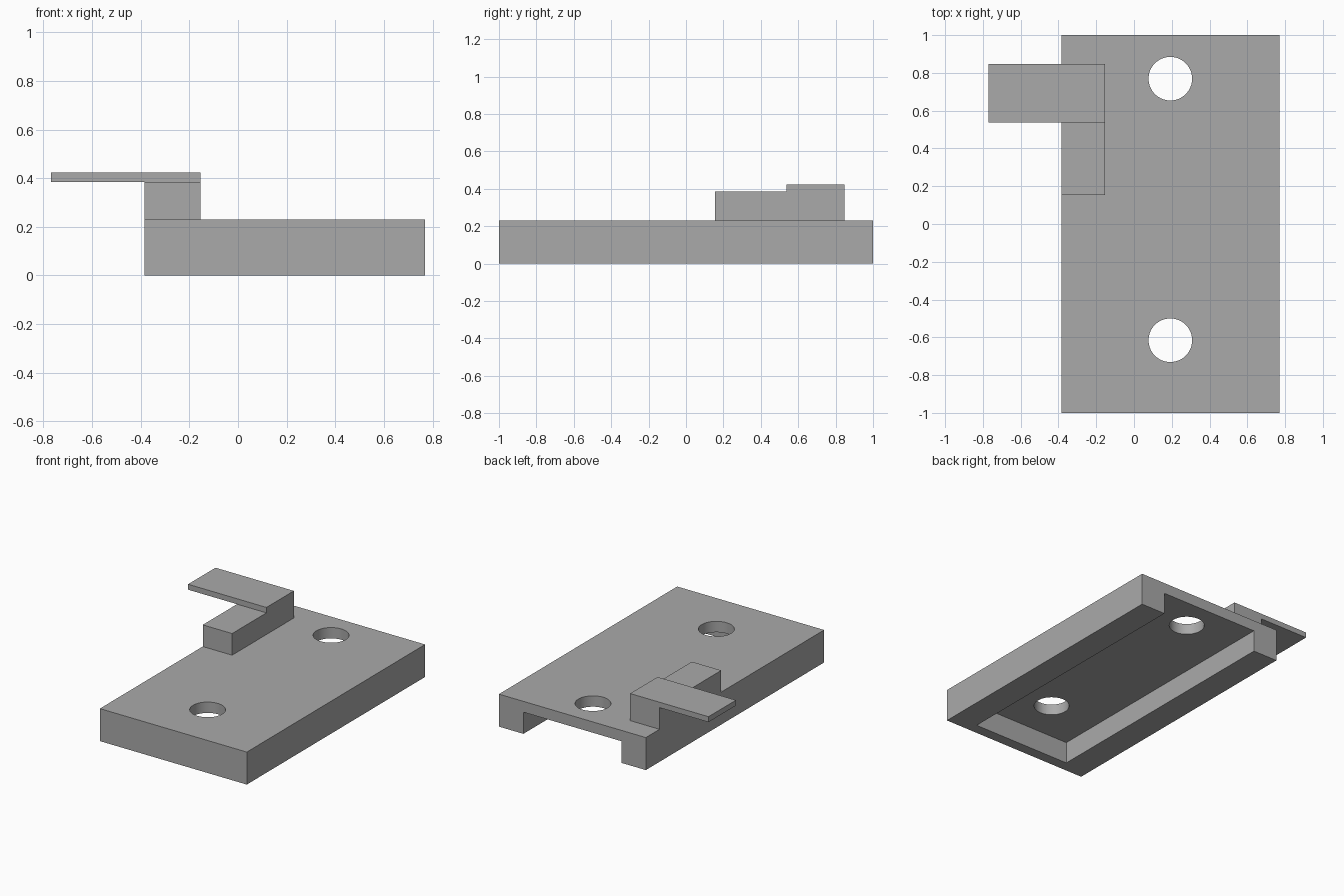
import bpy
from mathutils import Vector

U = 1 / 13  # design unit: the plate is 26 units long

cube = bpy.data.objects.get("Cube")
if cube:
    bpy.data.objects.remove(cube, do_unlink=True)

# Single flat colour
grey = bpy.data.materials.new("plain grey")
grey.use_nodes = True
colour = (0.4, 0.4, 0.4, 1)
grey.diffuse_color = colour
grey.node_tree.nodes["Principled BSDF"].inputs["Base Color"].default_value = colour


def box(name, low, high):
    """Box between two corners given in design units."""
    low, high = Vector(low) * U, Vector(high) * U
    bpy.ops.mesh.primitive_cube_add(size=1, location=(low + high) / 2)
    obj = bpy.context.object
    obj.name = name
    obj.scale = high - low
    bpy.ops.object.transform_apply(location=False, rotation=False, scale=True)
    obj.data.materials.append(grey)
    return obj


def cut(target, cutter):
    """Subtract the cutter from the target, then discard it."""
    cutter.hide_render = True
    mod = target.modifiers.new("cut", 'BOOLEAN')
    mod.operation = 'DIFFERENCE'
    mod.solver = 'EXACT'
    mod.object = cutter
    bpy.context.view_layer.objects.active = target
    bpy.ops.object.modifier_apply(modifier=mod.name)
    bpy.data.objects.remove(cutter, do_unlink=True)


# Base plate, hollow underneath and open at the back
plate = box("base_plate", (-5, -13, 0), (10, 13, 3))
cut(plate, box("cavity_cutter", (-2.5, -12, -1), (7.5, 14, 2)))

# Two round screw holes
for y in (-8, 10):
    bpy.ops.mesh.primitive_cylinder_add(
        vertices=64, radius=1.5 * U, depth=6 * U, location=(2.5 * U, y * U, 2 * U))
    hole = bpy.context.object
    hole.name = "hole_cutter"
    hole.data.materials.append(grey)
    cut(plate, hole)

# Raised block on the right edge, with a thin tab reaching outwards
box("raised_block", (-5, 2, 3), (-2, 11, 5))
box("overhanging_tab", (-10, 7, 5), (-2, 11, 5.5))

# Smooth hole walls with sharp rims
bpy.ops.object.select_all(action='DESELECT')
plate.select_set(True)
bpy.context.view_layer.objects.active = plate
bpy.ops.object.shade_smooth_by_angle()
